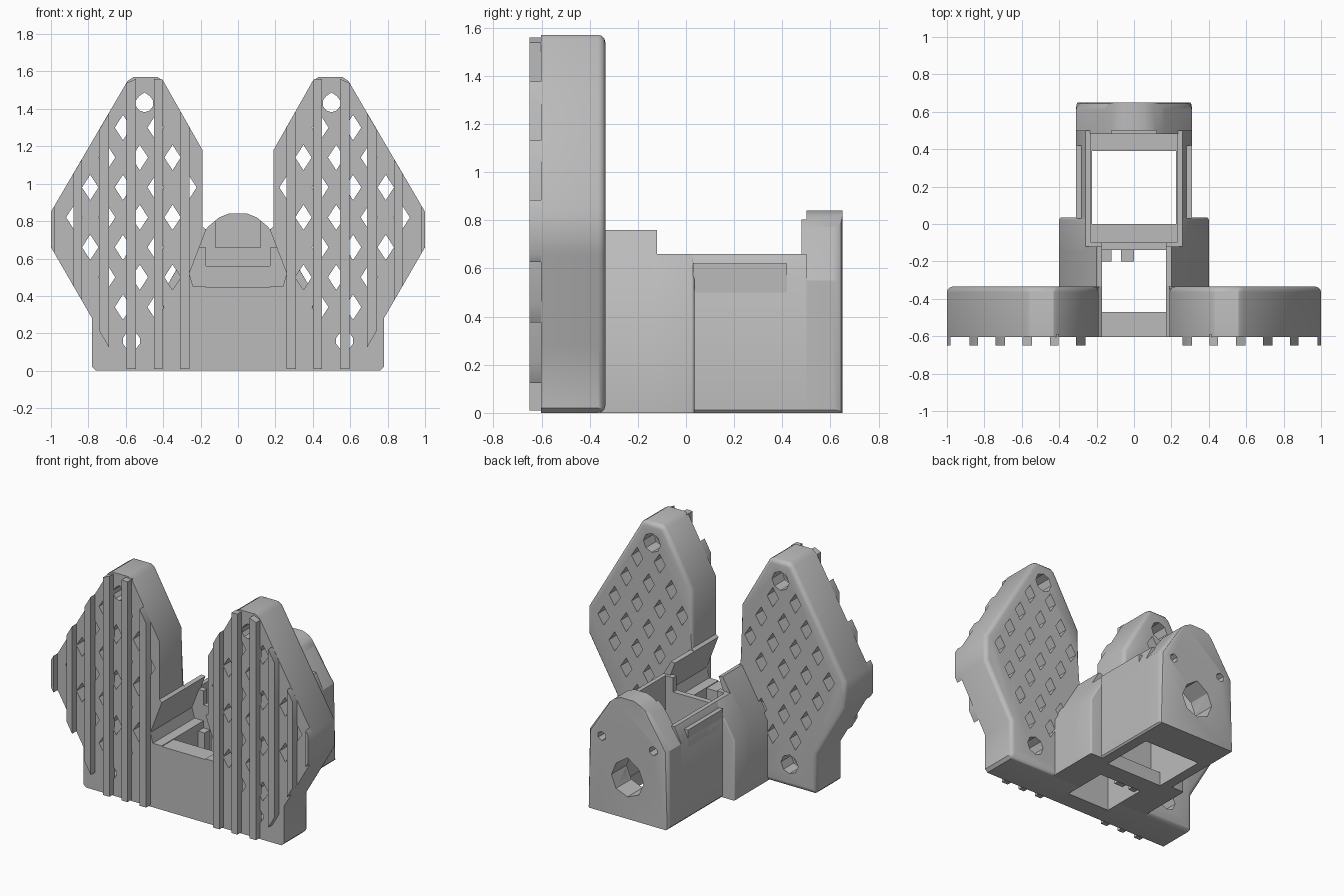
import bpy, bmesh, math

cube = bpy.data.objects.get("Cube")
if cube:
    bpy.data.objects.remove(cube, do_unlink=True)

grey = bpy.data.materials.new("plain_grey")
grey.use_nodes = True
grey.diffuse_color = (0.5, 0.5, 0.5, 1)
grey.node_tree.nodes["Principled BSDF"].inputs["Base Color"].default_value = (0.5, 0.5, 0.5, 1)
parts = []


def prisms(name, outlines, y0, y1, bevel=0, rule=None, keep=True):
    """Extrude x-z outlines from y0 to y1; optionally round chosen back edges."""
    bm = bmesh.new()
    for pts in outlines:
        face = bm.faces.new([bm.verts.new((x, y0, z)) for x, z in pts])
        new = bmesh.ops.extrude_face_region(bm, geom=[face])["geom"]
        for v in new:
            if isinstance(v, bmesh.types.BMVert):
                v.co.y = y1
    bmesh.ops.recalc_face_normals(bm, faces=bm.faces)
    if bevel:
        edges = []
        for e in bm.edges:
            mid = (e.verts[0].co + e.verts[1].co) / 2
            if mid.y > y1 - 0.001 and rule(abs(mid.x), mid.z):
                edges.append(e)
        bmesh.ops.bevel(bm, geom=edges, offset=bevel, segments=3, profile=0.5, affect='EDGES')
    mesh = bpy.data.meshes.new(name)
    bm.to_mesh(mesh)
    bm.free()
    ob = bpy.data.objects.new(name, mesh)
    bpy.context.collection.objects.link(ob)
    if keep:
        mesh.materials.append(grey)
        parts.append(ob)
    else:
        ob.hide_render = True
    return ob


def rect(x0, x1, z0, z1):
    return [(x0, z0), (x1, z0), (x1, z1), (x0, z1)]


def both(half):
    """Close a half outline by mirroring it across x = 0."""
    return half + [(-x, z) for x, z in reversed(half)]


def ring(x, z, r, n=8, peak=1.0):
    """Polygon with a vertex at the top, optionally drawn to a peak."""
    pts = []
    for i in range(n):
        a = math.tau * i / n
        k = peak if i == 0 else 1
        pts.append((x + r * math.sin(a), z + r * k * math.cos(a)))
    return pts


def cut(targets, outlines, y0, y1):
    cutter = prisms("cutter", outlines, y0, y1, keep=False)
    for ob in targets:
        mod = ob.modifiers.new("cut", 'BOOLEAN')
        mod.operation = 'DIFFERENCE'
        mod.solver = 'EXACT'
        mod.object = cutter
        bpy.context.view_layer.objects.active = ob
        bpy.ops.object.modifier_apply(modifier=mod.name)
    bpy.data.objects.remove(cutter, do_unlink=True)


# Upper and lower limits of the wing outline
def high(x):
    return min(1.56, 0.85 + (1 - x) * 1.7, 1.18 + (x - 0.19) * 1.76)


def low(x):
    return max(0.01, 0.28 + (x - 0.78) * 1.73)


wing = [(0.17, 0), (0.76, 0), (0.78, 0.02), (0.78, 0.28), (1, 0.66), (1, 0.85),
        (0.59, 1.55), (0.56, 1.57), (0.43, 1.57), (0.4, 1.55), (0.19, 1.18),
        (0.19, 0.77), (0.17, 0.755), (0.26, 0.52), (0.24, 0.45), (0.17, 0.45)]

# Staggered diamond openings that fit inside the outline
diamonds = []
for row in range(7):
    z = 0.34 + 0.16 * row
    for col in range(5):
        x = (0.35 if row % 2 else 0.265) + 0.175 * col
        if x < 0.3 and z < 0.9:
            continue
        if low(x) < z - 0.09 and z + 0.09 < high(x):
            diamonds.append([(x, z + 0.068), (x + 0.044, z), (x, z - 0.068), (x - 0.044, z)])

screws = [(0.5, 1.43), (0.57, 0.16)]
ribs = [(0.26, 0.31), (0.405, 0.45), (0.545, 0.595), (0.69, 0.74), (0.835, 0.88), (0.98, 1.0)]

for side, s in (("left", 1), ("right", -1)):
    def flip(outlines):
        return [[(s * x, z) for x, z in pts] for pts in outlines]

    # Wing plate with rounded back rim
    plate = prisms(side + "_wing", flip([wing]), -0.603, -0.335, 0.03,
                   lambda x, z: (z > 0.78 and x > 0.185) or x > 0.3)
    holes = [ring(x, z, 0.048, 10, 1.2) for x, z in screws]
    cut([plate], flip(diamonds + holes), -0.8, -0.2)
    cut([plate], flip([ring(x, z, 0.066, 8) for x, z in screws]), -0.45, -0.2)

    # Vertical grip ribs on the front
    bars = [[(a, low(a)), (b, low(b)), (b, high(b)), (a, high(a))] for a, b in ribs]
    prisms(side + "_ribs", flip(bars), -0.65, -0.59)

    # Sloped cheek of the middle block
    cheek = [(0.17, 0), (0.4, 0), (0.4, 0.42), (0.2, 0.76), (0.17, 0.755),
             (0.26, 0.52), (0.24, 0.45), (0.17, 0.45)]
    prisms(side + "_cheek", flip([cheek]), -0.36, -0.12)

    # Flat ledge along the rear box
    prisms(side + "_ledge", flip([rect(0.255, 0.31, 0.5, 0.62)]), 0.03, 0.42)

# Front wall joining the wings
prisms("front_wall", [rect(-0.18, 0.18, 0, 0.445)], -0.603, -0.47)

# Middle block, rear box and domed rear wall
middle = prisms("middle_block", [both([(0.4, 0), (0.4, 0.42), (0.26, 0.66)])], -0.14, 0.035,
                0.012, lambda x, z: x > 0.3)
box = prisms("rear_box", [both([(0.3, 0), (0.31, 0.012), (0.31, 0.56), (0.26, 0.66)])], 0.02, 0.5)
dome = prisms("rear_wall", [both([(0.3, 0), (0.31, 0.012), (0.31, 0.55), (0.16, 0.77),
                                  (0.1, 0.82), (0.05, 0.84)])], 0.48, 0.65,
              0.04, lambda x, z: x > 0.2 and z > 0.1)

# Hollow interior, bottom opening and partition notch
cut([middle, box], [rect(-0.23, 0.23, 0.1, 1)], -0.1, 0.481)
cut([middle, box], [rect(-0.225, 0.225, -0.1, 0.2)], 0, 0.39)
cut([middle], [rect(-0.17, 0.17, 0.56, 1)], -0.3, -0.05)
cut([dome], [rect(-0.12, 0.12, 0.12, 1)], 0.4, 0.5)

# Rear port and two small fixing holes
cut([dome], [ring(0, 0.28, 0.125, 8, 1.2)], 0.4, 0.8)
cut([box], [ring(0, 0.28, 0.125, 8, 1.2)], 0.4, 0.8)
cut([dome], [ring(x, 0.53, 0.032, 6) for x in (-0.2, 0.2)], 0.45, 0.8)

# Small clip in front of the partition
prisms("clip_hooks", [rect(-0.17, -0.12, 0.02, 0.4), rect(-0.07, 0, 0.02, 0.4)], -0.2, -0.13)

# Smooth the rounded rims, keep the flat faces crisp
bpy.ops.object.select_all(action='DESELECT')
for ob in parts:
    ob.select_set(True)
bpy.context.view_layer.objects.active = parts[0]
bpy.ops.object.shade_smooth_by_angle(angle=math.radians(32))
